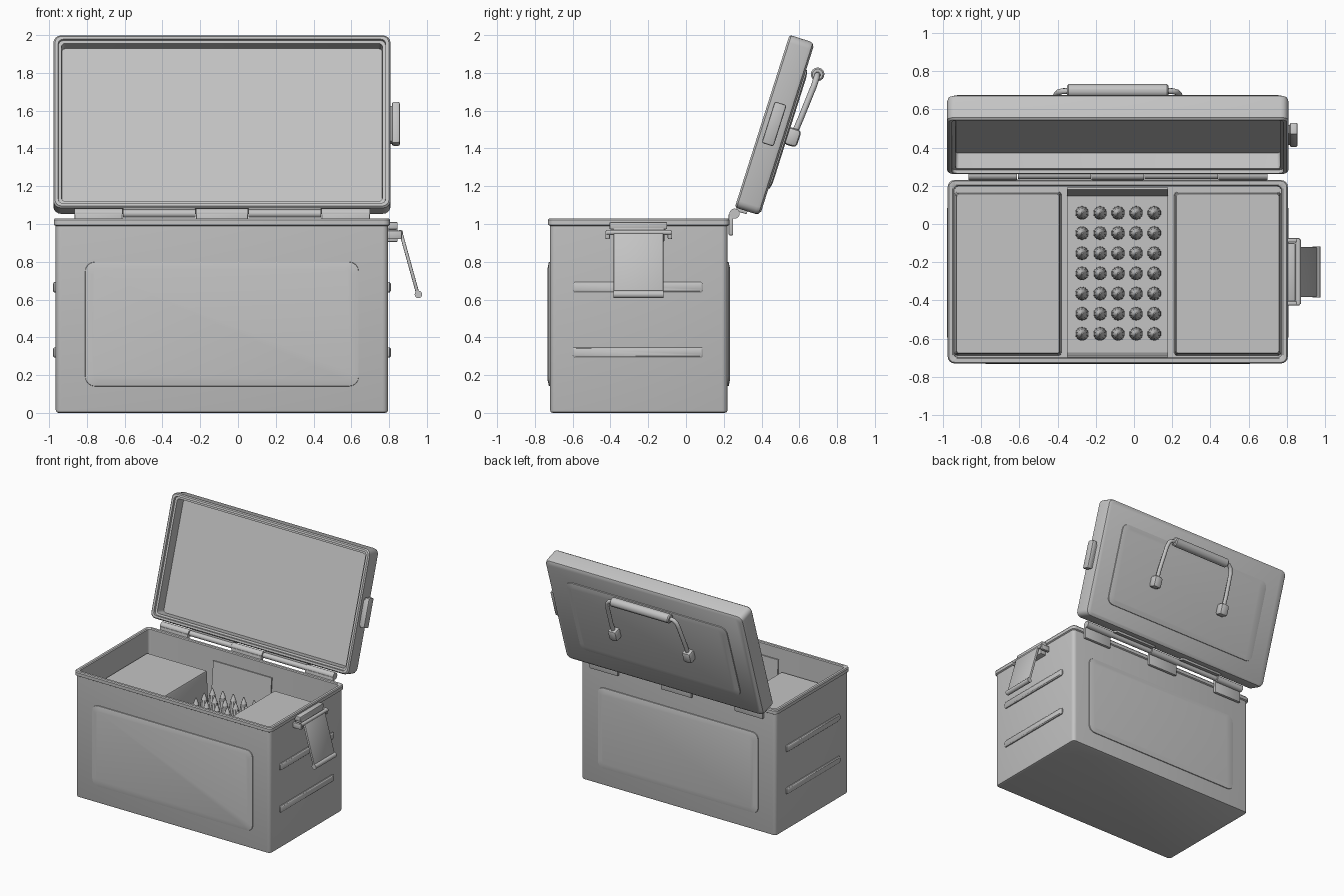
import bpy, bmesh, math
from mathutils import Matrix, Vector

if "Cube" in bpy.data.objects:
    bpy.data.objects.remove(bpy.data.objects["Cube"])

mat = bpy.data.materials.new("plain grey")
mat.diffuse_color = (0.55, 0.55, 0.55, 1)
mat.use_nodes = True
mat.node_tree.nodes["Principled BSDF"].inputs["Base Color"].default_value = mat.diffuse_color

T = Matrix.Translation
I = Matrix.Identity(4)
# swaps depth from z to y, and from z to x
TO_Y = Matrix(((1, 0, 0, 0), (0, 0, 1, 0), (0, 1, 0, 0), (0, 0, 0, 1)))
TO_X = Matrix(((0, 0, 1, 0), (1, 0, 0, 0), (0, 1, 0, 0), (0, 0, 0, 1)))
# lid frame: y = outward from the lid, z = from hinge to free edge
LID = T((0, 0.258, 1.087)) @ Matrix.Rotation(math.radians(-17.6), 4, 'X')
CX, CY = -0.085, -0.25


def finish(name, bm, angle=35):
    bmesh.ops.recalc_face_normals(bm, faces=bm.faces)
    me = bpy.data.meshes.new(name)
    bm.to_mesh(me)
    bm.free()
    me.materials.append(mat)
    for p in me.polygons:
        p.use_smooth = True
    me.set_sharp_from_angle(angle=math.radians(angle))
    ob = bpy.data.objects.new(name, me)
    bpy.context.collection.objects.link(ob)
    return ob


def loft(name, rings, M, angle=35):
    """Skin through rounded rectangles (half width, half height, corner radius, depth)."""
    bm = bmesh.new()
    loops = []
    for hw, hh, r, d in rings:
        loop = []
        for q, (sx, sy) in enumerate(((1, 1), (-1, 1), (-1, -1), (1, -1))):
            for k in range(5):
                a = math.radians(90 * q + 22.5 * k)
                p = Vector((sx * (hw - r) + r * math.cos(a), sy * (hh - r) + r * math.sin(a), d))
                loop.append(bm.verts.new(M @ p))
        loops.append(loop)
    n = len(loops[0])
    for a, b in zip(loops, loops[1:]):
        for i in range(n):
            j = (i + 1) % n
            bm.faces.new((a[i], a[j], b[j], b[i]))
    bm.faces.new(loops[0])
    bm.faces.new(loops[-1])
    return finish(name, bm, angle)


def box(name, lo, hi, M=I, bevel=0.006):
    lo, hi = Vector(lo), Vector(hi)
    bm = bmesh.new()
    bmesh.ops.create_cube(bm, size=1, matrix=T((lo + hi) / 2) @ Matrix.Diagonal((*(hi - lo), 1)))
    if bevel:
        bmesh.ops.bevel(bm, geom=bm.edges[:], offset=bevel, segments=2, profile=0.5, affect='EDGES')
    bm.transform(M)
    return finish(name, bm)


def rod(name, a, b, r, M=I, segs=16):
    a, b = Vector(a), Vector(b)
    bm = bmesh.new()
    rot = (b - a).to_track_quat('Z', 'Y').to_matrix().to_4x4()
    bmesh.ops.create_cone(bm, cap_ends=True, segments=segs, radius1=r, radius2=r,
                          depth=(b - a).length, matrix=M @ T((a + b) / 2) @ rot)
    return finish(name, bm)


# open body with rolled rim and inner floor
loft("box_body", [(.865, .455, .02, 0), (.876, .466, .025, .004), (.88, .47, .03, .015),
                  (.88, .47, .03, .99), (.89, .48, .035, .996), (.89, .48, .035, 1.022),
                  (.884, .474, .03, 1.03), (.865, .455, .02, 1.03), (.858, .448, .02, 1.024),
                  (.855, .445, .02, .58)], T((CX, CY, 0)))

# raised panels on front, back and lid
def panel(name, M, s):
    loft(name, [(.725, .33, .05, -.005 * s), (.723, .328, .05, .006 * s),
                (.685, .295, .035, .013 * s)], M @ TO_Y, 60)

panel("front_panel", T((CX, -.72, .47)), -1)
panel("back_panel", T((CX, .22, .47)), 1)
panel("lid_panel", LID @ T((CX, .14, .48)), 1)

# pressed ribs on both sides
for side, x in (("left", -.965), ("right", .795)):
    for z in (.32, .665):
        loft(side + "_rib", [(.345, .027, .012, -.014), (.345, .027, .012, .008 if side == "right" else -.008),
                             (.337, .02, .01, .014)] if side == "right" else
             [(.345, .027, .012, .014), (.345, .027, .012, -.008), (.337, .02, .01, -.014)],
             T((x, -.255, z)) @ TO_X)

# side filler blocks inside the box
for name, x in (("left_block", -.66), ("right_block", .49)):
    loft(name, [(.28, .428, .015, .575), (.272, .42, .012, .835), (.268, .416, .012, .845)],
         T((x, -.26, 0)), 60)

# middle tray with leaning end plates
box("tray_floor", (-.35, -.69, .575), (.178, .17, .59), bevel=0)
for name, y, t in (("tray_back", .168, -5.5), ("tray_front", -.684, 2.5)):
    box(name, (-.264, -.005, -.175), (.264, .005, .175),
        T((-.086, y, .755)) @ Matrix.Rotation(math.radians(t), 4, 'X'), 0)

# rows of pointed rounds
bm = bmesh.new()
for i in range(5):
    for j in range(7):
        x, y = -.272 + .0945 * i, .058 - .1055 * j
        for r1, r2, z, h in ((.036, .034, .585, .07), (.034, .022, .655, .07), (.022, .004, .725, .05)):
            bmesh.ops.create_cone(bm, cap_ends=True, segments=10, radius1=r1, radius2=r2,
                                  depth=h, matrix=T((x, y, z + h / 2)))
finish("rounds", bm)

# hollow lid
loft("lid", [(.848, .436, .02, .105), (.85, .438, .02, .02), (.865, .453, .025, .018),
             (.867, .455, .025, 0), (.884, .471, .035, 0), (.8925, .479, .04, .01),
             (.8925, .479, .04, .112), (.887, .474, .04, .13), (.868, .456, .035, .14)],
     LID @ T((CX, 0, .48)) @ TO_Y)

# hinge: body knuckles with leaves, lid knuckles between them
HY, HZ = .257, 1.055
for a, b in ((-.865, -.612), (-.222, .052), (.443, .698)):
    rod("body_knuckle", (a, HY, HZ), (b, HY, HZ), .027)
    box("body_hinge_leaf", (a, .226, .94), (b, .25, 1.055))
for a, b in ((-.608, -.226), (.056, .439)):
    rod("lid_knuckle", (a, HY, HZ), (b, HY, HZ), .021)
    box("lid_hinge_leaf", (a, .01, -.015), (b, .07, .006), LID, .003)

# catch on the lid side
box("lid_catch_stem", (.80, .04, .38), (.825, .09, .58), LID)
box("lid_catch", (.815, .032, .37), (.857, .098, .60), LID, .01)

# carrying handle on the lid
MID = -.085
for s in (-1, 1):
    box("handle_mount", (MID + s * .335 - .038, .14, .40), (MID + s * .335 + .038, .215, .495), LID, .02)
    cu = bpy.data.curves.new("handle_arm", 'CURVE')
    cu.dimensions = '3D'
    cu.bevel_depth = .016
    cu.bevel_resolution = 2
    cu.use_fill_caps = True
    cu.materials.append(mat)
    sp = cu.splines.new('POLY')
    pts = [(.335, .18, .45), (.335, .19, .55), (.322, .205, .74), (.31, .205, .78),
           (.29, .205, .80), (.25, .205, .805)]
    sp.points.add(len(pts) - 1)
    for p, (x, y, z) in zip(sp.points, pts):
        p.co = (*(LID @ Vector((MID + s * x, y, z))), 1)
    sp.use_smooth = True
    bpy.context.collection.objects.link(bpy.data.objects.new("handle_arm", cu))
loft("handle_grip", [(.028, .028, .0279, -.265), (.036, .036, .0359, -.257),
                     (.036, .036, .0359, .257), (.028, .028, .0279, .265)],
     LID @ T((MID, .205, .805)) @ TO_X)

# swinging latch on the right side
box("latch_bracket", (.79, -.385, .905), (.845, -.115, .985))
box("latch_bracket_top", (.79, -.405, .972), (.845, -.10, 1.01))
rod("latch_pin", (.86, -.42, .955), (.86, -.08, .955), .014)
for y in (-.415, -.085):
    box("latch_ear", (.79, y - .012, .92), (.868, y + .012, .965))
arm = T((.862, 0, .955)) @ Matrix.Rotation(math.radians(-15.5), 4, 'Y')
box("latch_arm", (-.009, -.383, -.33), (.009, -.12, .005), arm, .004)
rod("latch_hook", (.955, -.385, .627), (.955, -.118, .627), .02)
